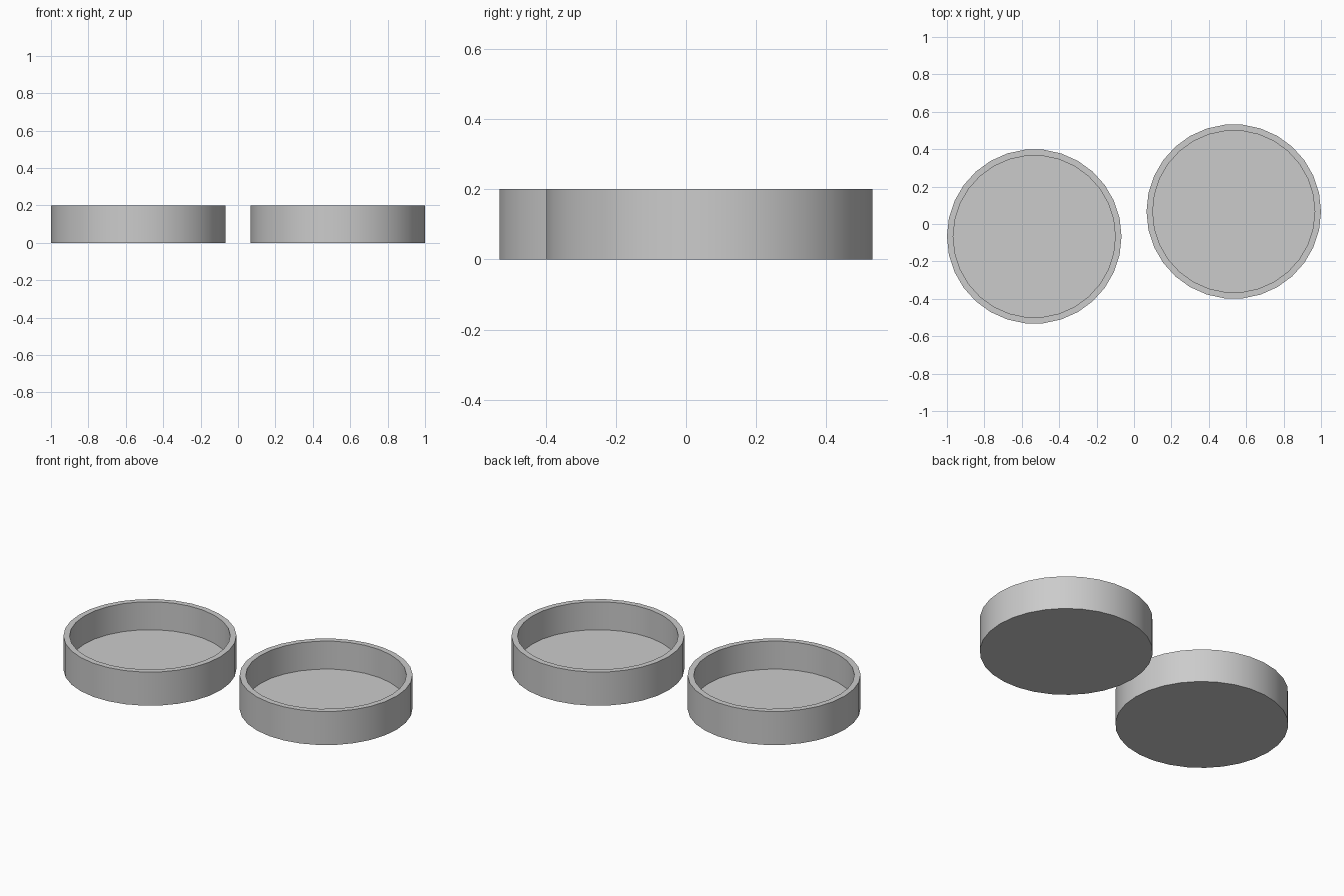
import bpy, bmesh
from math import cos, sin, pi, radians

if "Cube" in bpy.data.objects:
    bpy.data.objects.remove(bpy.data.objects["Cube"])

SIDES = 30
U = 1 / 30                      # wall thickness, used as the base unit
OUTER, INNER = 14 * U, 13 * U
HEIGHT, FLOOR = 6 * U, U


def round_tray(name, x, y):
    """Open round tray: outer wall, flat rim, inner wall and solid floor."""
    bm = bmesh.new()
    profile = [(OUTER, 0), (OUTER, HEIGHT), (INNER, HEIGHT), (INNER, FLOOR)]
    rings = [[bm.verts.new((r * cos(2 * pi * i / SIDES),
                            r * sin(2 * pi * i / SIDES), z))
              for i in range(SIDES)] for r, z in profile]
    for a, b in zip(rings, rings[1:]):
        for i in range(SIDES):
            j = (i + 1) % SIDES
            bm.faces.new((a[i], a[j], b[j], b[i]))
    bm.faces.new(rings[0][::-1])    # underside
    bm.faces.new(rings[-1])         # inside floor
    bmesh.ops.recalc_face_normals(bm, faces=bm.faces)

    mesh = bpy.data.meshes.new(name)
    bm.to_mesh(mesh)
    bm.free()
    obj = bpy.data.objects.new(name, mesh)
    obj.location = (x, y, 0)
    bpy.context.collection.objects.link(obj)

    # Smooth round walls, crisp rim and floor edges
    bpy.ops.object.select_all(action='DESELECT')
    obj.select_set(True)
    bpy.context.view_layer.objects.active = obj
    bpy.ops.object.shade_smooth_by_angle(angle=radians(30))


# Two equal trays placed diagonally about the centre
round_tray("left_tray", -16 * U, -2 * U)
round_tray("right_tray", 16 * U, 2 * U)
